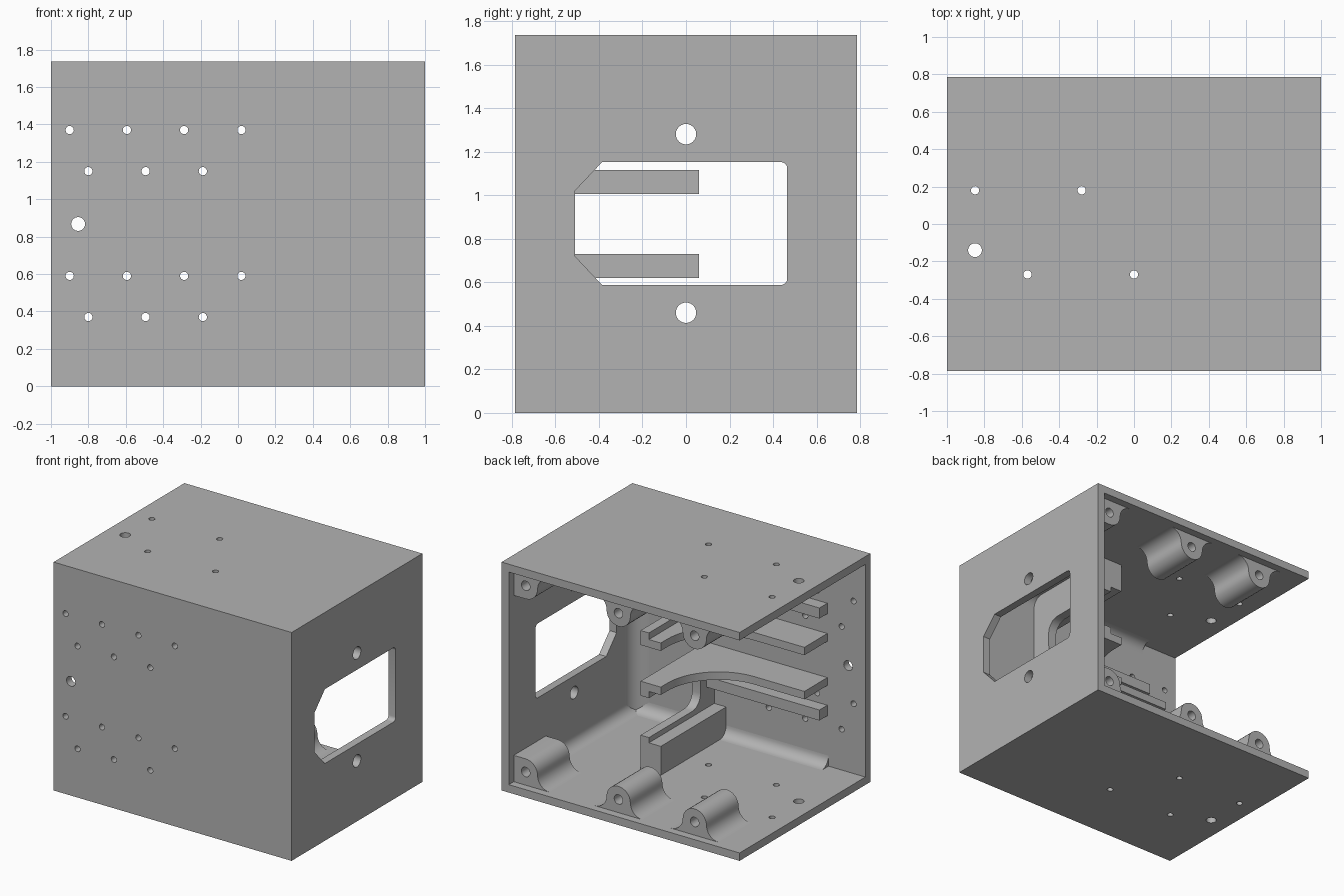
import bpy, bmesh, math
from mathutils import Vector

if "Cube" in bpy.data.objects:
    bpy.data.objects.remove(bpy.data.objects["Cube"], do_unlink=True)

W, D, H, T = 1.0, 0.785, 1.735, 0.06      # half width, half depth, height, wall

grey = bpy.data.materials.new("plain grey")
grey.use_nodes = True
grey.diffuse_color = (0.45, 0.45, 0.45, 1)
grey.node_tree.nodes["Principled BSDF"].inputs["Base Color"].default_value = (0.45, 0.45, 0.45, 1)


def prism(name, pts, axis, a, b):
    """Extrude a 2D outline along an axis from a to b."""
    place = {"x": lambda p, t: (t, p[0], p[1]),
             "y": lambda p, t: (p[0], t, p[1]),
             "z": lambda p, t: (p[0], p[1], t)}[axis]
    bm = bmesh.new()
    low = [bm.verts.new(place(p, a)) for p in pts]
    high = [bm.verts.new(place(p, b)) for p in pts]
    bm.faces.new(low)
    bm.faces.new(high)
    for i in range(len(pts)):
        j = (i + 1) % len(pts)
        bm.faces.new((low[i], low[j], high[j], high[i]))
    bmesh.ops.recalc_face_normals(bm, faces=bm.faces)
    mesh = bpy.data.meshes.new(name)
    bm.to_mesh(mesh)
    bm.free()
    mesh.materials.append(grey)
    ob = bpy.data.objects.new(name, mesh)
    bpy.context.collection.objects.link(ob)
    return ob


def rect(x0, x1, y0, y1):
    return [(x0, y0), (x1, y0), (x1, y1), (x0, y1)]


def arc(cx, cy, r, start, end, n=10):
    angles = [math.radians(start + (end - start) * i / n) for i in range(n + 1)]
    return [(cx + r * math.cos(t), cy + r * math.sin(t)) for t in angles]


def circle(cx, cy, r):
    return arc(cx, cy, r, 0, 345, 23)


def cove(cx, cy, sx, sy, r):
    """Concave corner fillet growing from a corner towards (sx, sy)."""
    curve = arc(r, r, r, 270, 180, 8)
    return [(cx, cy)] + [(cx + sx * p, cy + sy * q) for p, q in curve]


def cut(ob, cutters):
    for c in cutters:
        c.hide_render = True
        m = ob.modifiers.new("cut", "BOOLEAN")
        m.operation, m.solver, m.object = "DIFFERENCE", "EXACT", c
    bpy.context.view_layer.update()
    graph = bpy.context.evaluated_depsgraph_get()
    mesh = bpy.data.meshes.new_from_object(ob.evaluated_get(graph))
    ob.modifiers.clear()
    ob.data = mesh
    for c in cutters:
        bpy.data.objects.remove(c, do_unlink=True)


def flip(pts):
    return [(p, H - q) for p, q in pts]


parts = []

# Shell open at the back and at one side
shell = prism("case_shell", rect(-W, W, -D, D), "z", 0, H)
cutters = [prism("cavity", rect(-W - 1, W - T, -D + T, D + 1), "z", T, H - T)]

# Socket opening and its two screw holes
opening = [(-0.51, 1.02), (-0.51, 0.72), (-0.385, 0.587)]
opening += arc(0.435, 0.617, 0.03, 270, 360, 5) + arc(0.435, 1.122, 0.03, 0, 90, 5)
opening += [(-0.385, 1.152)]
cutters.append(prism("socket", opening, "x", 0.8, 1.2))
for z in (0.46, 1.28):
    cutters.append(prism("socket_hole", circle(0, z, 0.047), "x", 0.8, 1.2))

# Front screw holes in two repeated groups
for base in (0.37, 1.15):
    for i in range(3):
        cutters.append(prism("hole", circle(-0.8 + 0.306 * i, base, 0.022), "y", -1, -0.6))
    for i in range(4):
        cutters.append(prism("hole", circle(-0.9 + 0.306 * i, base + 0.22, 0.022), "y", -1, -0.6))
cutters.append(prism("hole", circle(-0.855, H / 2, 0.037), "y", -1, -0.6))

# Holes through the top and bottom plates
for x, y, r in ((-0.85, 0.18, 0.022), (-0.28, 0.18, 0.022), (-0.57, -0.27, 0.022),
                (0, -0.27, 0.022), (-0.85, -0.14, 0.037)):
    cutters.append(prism("hole", circle(x, y, r), "z", -0.2, H + 0.2))
cut(shell, cutters)
parts.append(shell)

# Inner corner fillets
parts.append(prism("corner_fillet", cove(W - T, -D + T, -1, 1, 0.12), "z", T, H - T))

for side, turn in (("lower", lambda p: p), ("upper", flip)):
    parts.append(prism(side + "_side_fillet", turn(cove(W - T, T, -1, 1, 0.08)), "y", -D + T, D - T))
    parts.append(prism(side + "_front_fillet", turn(cove(-D + T, T, 1, 1, 0.08)), "x", -0.69, W - T))

    # Screw bosses with flared feet
    for i, x in enumerate((0.84, 0.06, -0.58)):
        w, f, top = 0.1, 0.1, 0.16
        outline = [(x + w + f, T - 0.02)] + arc(x + w + f, T + f, f, 270, 180, 8)
        outline += arc(x, top, w, 0, 180, 14)[1:]
        outline += arc(x - w - f, T + f, f, 0, -90, 8)[1:] + [(x - w - f, T - 0.02)]
        if i == 0:     # the boss beside the wall merges into it
            outline = [(x, T - 0.02), (W - 0.03, T - 0.02), (W - 0.03, top + w)]
            outline += arc(x, top, w, 90, 180, 8)
            outline += arc(x - w - f, T + f, f, 0, -90, 8)[1:] + [(x - w - f, T - 0.02)]
        boss = prism(f"{side}_boss_{i + 1}", turn(outline), "y", 0.34, D - T)
        hole = prism("boss_hole", turn(circle(x, top, 0.036)), "y", 0.45, 1)
        cut(boss, [hole])
        parts.append(boss)

    def span(z0, z1):
        return sorted(q for _, q in turn([(0, z0), (0, z1)]))

    # Curved shelf
    R, wall = 0.43, -D + T - 0.02
    shelf = [(-0.68, wall), (0.34, wall), (0.34, 0.06), (0.17, 0.06)]
    shelf += arc(0.17 - R, -0.45 + R, R, 0, -90, 16) + [(-0.68, -0.45)]
    parts.append(prism(side + "_shelf", shelf, "z", *span(0.67, 0.73)))

    # Stop frame: lips on shelf and ledge joined by a rounded web
    frame = [(wall, T - 0.02), (0.06, T - 0.02), (0.06, 0.32)]
    frame += arc(-0.46, 0.42, 0.1, 270, 180, 8) + arc(-0.46, 0.52, 0.1, 180, 90, 8)
    frame += [(0.06, 0.62), (0.06, 0.68), (wall, 0.68)]
    parts.append(prism(side + "_stop_frame", turn(frame), "x", 0.27, 0.34))

    # Ledge standing on the plate
    parts.append(prism(side + "_ledge", rect(0.17, 0.28, wall, 0.06), "z", *span(T - 0.02, 0.28)))

    # Rib between the screw rows
    parts.append(prism(side + "_rib", rect(-0.68, 0.3, wall, -0.63), "z", *span(0.44, 0.52)))

# Smooth the round surfaces and keep the edges sharp
for ob in parts:
    for face in ob.data.polygons:
        face.use_smooth = True
    ob.data.set_sharp_from_angle(angle=math.radians(30))
